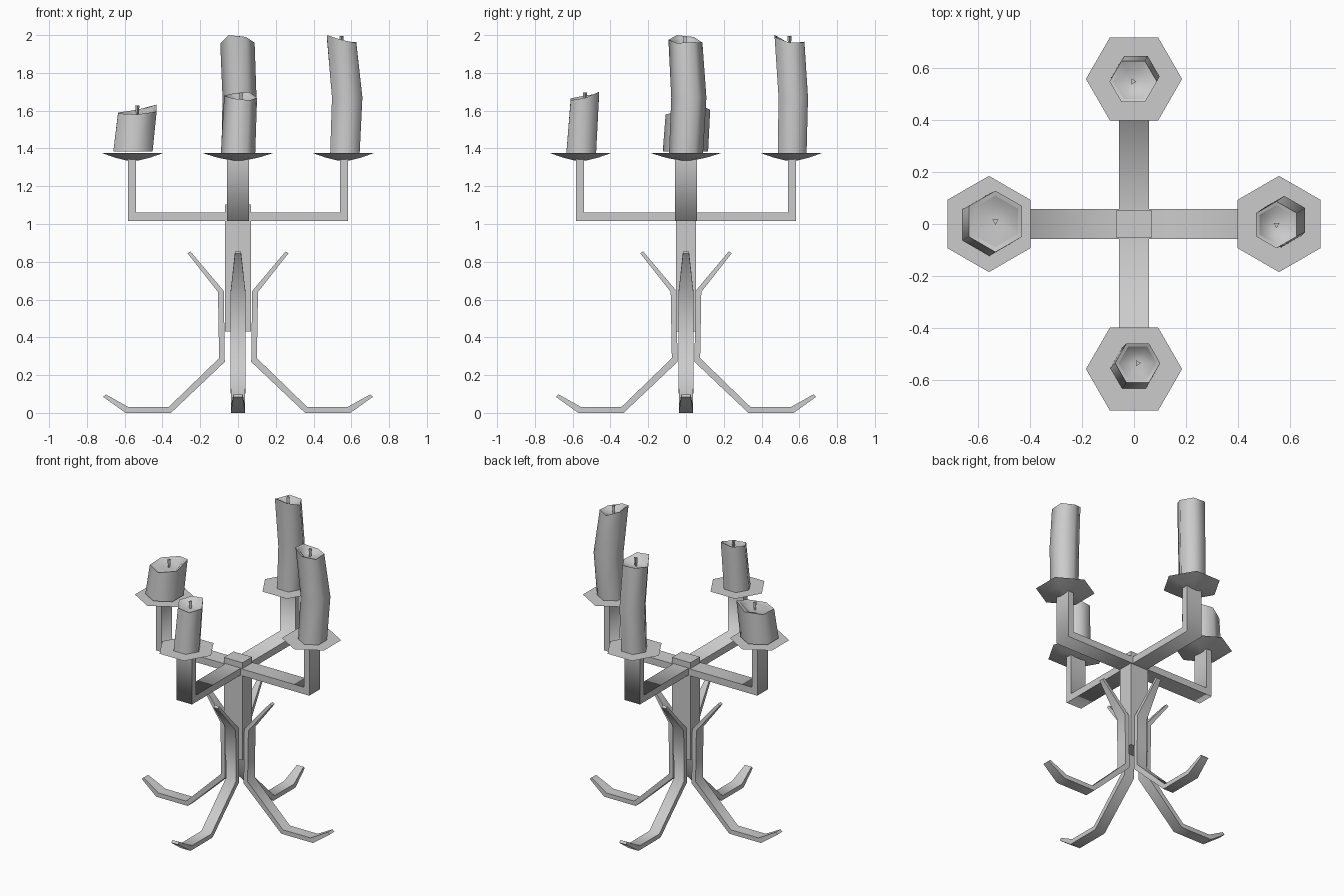
import bpy
import bmesh
from math import cos, sin, radians
from mathutils import Matrix, Vector

if "Cube" in bpy.data.objects:
    bpy.data.objects.remove(bpy.data.objects["Cube"])

grey = bpy.data.materials.new("light_grey")
grey.use_nodes = True
grey.diffuse_color = (0.6, 0.6, 0.6, 1)
grey.node_tree.nodes["Principled BSDF"].inputs["Base Color"].default_value = (0.6, 0.6, 0.6, 1)


def finish(name, bm):
    bmesh.ops.recalc_face_normals(bm, faces=bm.faces)
    mesh = bpy.data.meshes.new(name)
    bm.to_mesh(mesh)
    bm.free()
    mesh.materials.append(grey)
    obj = bpy.data.objects.new(name, mesh)
    bpy.context.collection.objects.link(obj)
    return obj


def loft(bm, rings, smooth=True):
    """Skin a list of equally long closed rings; returns rings of vertices."""
    rows = [[bm.verts.new(p) for p in ring] for ring in rings]
    for a, b in zip(rows, rows[1:]):
        for i in range(len(a)):
            j = (i + 1) % len(a)
            bm.faces.new((a[i], a[j], b[j], b[i])).smooth = smooth
    return rows


def bent_bar(name, sections, turn, shift=0):
    """Flat bar from (inner point, outer point, half width), swung about z."""
    bm = bmesh.new()
    rings = []
    for (x1, z1), (x2, z2), w in sections:
        x1, x2 = x1 + shift, x2 + shift
        rings.append([(x1, -w, z1), (x1, w, z1), (x2, w, z2), (x2, -w, z2)])
    rows = loft(bm, rings)
    bm.faces.new(rows[0]).smooth = False
    bm.faces.new(rows[-1]).smooth = False
    # long edges and ends stay crisp, bends stay soft
    for a, b in zip(rows, rows[1:]):
        for p, q in zip(a, b):
            bm.edges.get((p, q)).smooth = False
    for row in (rows[0], rows[-1]):
        for i in range(4):
            bm.edges.get((row[i], row[i - 1])).smooth = False
    bm.transform(Matrix.Rotation(radians(turn), 4, 'Z'))
    return finish(name, bm)


def hexagon(x, y, z, r, start):
    return [(x + r * cos(radians(start + 60 * i)),
             y + r * sin(radians(start + 60 * i)), z) for i in range(6)]


def drip_dish(name, x, y, start):
    bm = bmesh.new()
    rows = loft(bm, [hexagon(x, y, z, r, start) for r, z in
                     ((0.035, 1.336), (0.11, 1.352), (0.185, 1.375))])
    bm.faces.new(rows[0])
    bm.faces.new(rows[-1]).smooth = False
    for i in range(6):
        bm.edges.get((rows[-1][i], rows[-1][i - 1])).smooth = False
    return finish(name, bm)


def candle(name, rings, rim, start, depth):
    """Six-sided leaning candle with an uneven rim and a hollow top."""
    bm = bmesh.new()
    body = [hexagon(*ring, start) for ring in rings]
    body[-1] = [(p[0], p[1], h) for p, h in zip(body[-1], rim)]
    cx, cy, _, r = rings[-1]
    floor = sum(rim) / 6 - depth
    lip = [(p[0], p[1], h - 0.006)
           for p, h in zip(hexagon(cx, cy, 0, r * 0.84, start), rim)]
    rows = loft(bm, body + [lip, hexagon(cx, cy, floor + 0.006, r * 0.5, start)])
    centre = bm.verts.new((cx, cy, floor))
    last = rows[-1]
    for i in range(6):
        bm.faces.new((last[i - 1], last[i], centre)).smooth = True
    bm.faces.new(rows[0]).smooth = False
    for row in (rows[0], rows[len(body) - 1], rows[len(body)]):
        for i in range(6):
            bm.edges.get((row[i], row[i - 1])).smooth = False
    finish(name, bm)

    # wick
    bm = bmesh.new()
    top = max(rim) - 0.005
    tri = lambda z, s: [(cx + s * cos(radians(start + 120 * i)),
                         cy + s * sin(radians(start + 120 * i)), z) for i in range(3)]
    rows = loft(bm, [tri(floor - 0.01, 0.007), tri(top, 0.013)], False)
    bm.faces.new(rows[0])
    bm.faces.new(rows[-1])
    finish(name + "_wick", bm)


# central post
bm = bmesh.new()
bmesh.ops.create_cube(bm, size=1)
bmesh.ops.scale(bm, vec=Vector((0.14, 0.104, 0.67)), verts=bm.verts)
bmesh.ops.translate(bm, vec=Vector((0, 0, 0.767)), verts=bm.verts)
finish("post", bm)

# four legs, arms and dishes
leg = [((0.252, 0.855), (0.267, 0.845), 0.016),
       ((0.075, 0.645), (0.106, 0.64), 0.039),
       ((0.07, 0.27), (0.10, 0.29), 0.039),
       ((0.355, 0.0), (0.368, 0.03), 0.038),
       ((0.595, 0.0), (0.578, 0.03), 0.038),
       ((0.714, 0.085), (0.70, 0.098), 0.025)]
arm = [((0, 1.062), (0, 1.015), 0.058),
       ((0.54, 1.062), (0.582, 1.015), 0.058),
       ((0.54, 1.35), (0.582, 1.35), 0.058)]
for side, turn in (("left", 0), ("back", 90), ("right", 180), ("front", 270)):
    along_y = turn % 180 == 90
    bent_bar(side + "_leg", leg, turn, -0.025 if along_y else 0)
    bent_bar(side + "_arm", arm, turn)
    a = radians(turn)
    drip_dish(side + "_dish", 0.558 * cos(a), 0.558 * sin(a), 0 if along_y else 30)

# candles
tall_rim = [1.963, 1.96, 1.99, 2.0, 1.975, 1.958]
candle("left_candle", [(0.566, 0, 1.37, 0.09), (0.578, 0.015, 1.67, 0.093),
                       (0.548, -0.003, 1.96, 0.09)], tall_rim, 30, 0.035)
candle("back_candle", [(0, 0.562, 1.37, 0.088), (0.008, 0.568, 1.67, 0.09),
                       (-0.003, 0.548, 1.96, 0.091)],
       [1.96, 1.96, 1.965, 1.955, 2.0, 1.99], 0, 0.035)
candle("front_candle", [(0, -0.555, 1.37, 0.091), (0.014, -0.535, 1.68, 0.087)],
       [1.667, 1.7, 1.69, 1.68, 1.665, 1.655], 0, 0.03)
candle("right_candle", [(-0.556, -0.003, 1.385, 0.12), (-0.533, 0.01, 1.59, 0.118)],
       [1.632, 1.605, 1.59, 1.585, 1.58, 1.595], 30, 0.025)
